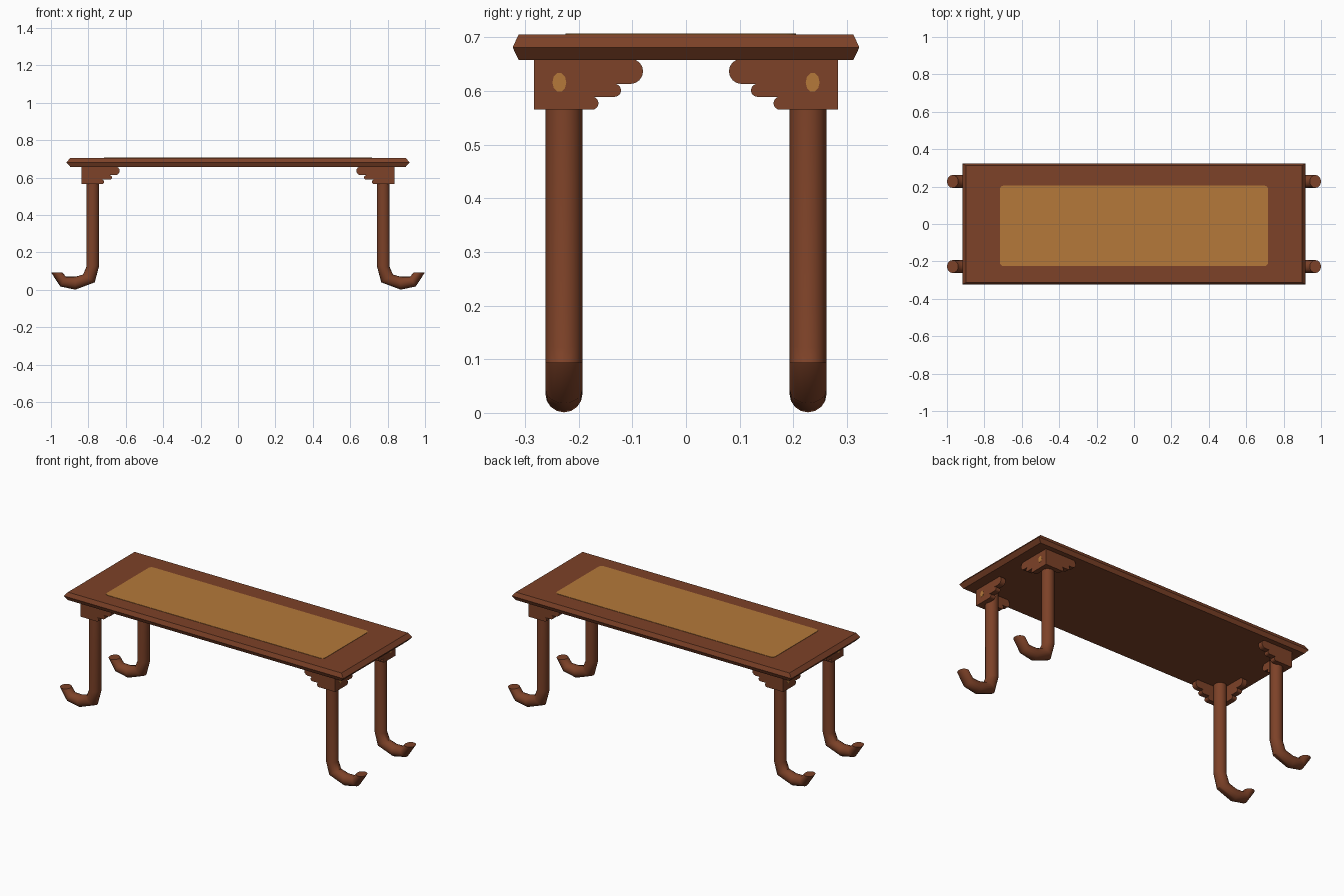
import bpy, bmesh, math
from mathutils import Vector

if "Cube" in bpy.data.objects:
    bpy.data.objects.remove(bpy.data.objects["Cube"])


def material(name, rgb):
    m = bpy.data.materials.new(name)
    m.diffuse_color = (*rgb, 1)
    m.use_nodes = True
    m.node_tree.nodes["Principled BSDF"].inputs["Base Color"].default_value = m.diffuse_color
    return m


BROWN = material("dark wood", (0.205, 0.054, 0.021))
TAN = material("tan inlay", (0.46, 0.19, 0.042))


def loft(name, rings, mat, mirror=False, angle=40):
    """Skin a list of equal-length point rings and cap both ends."""
    bm = bmesh.new()
    rows = [[bm.verts.new(p) for p in r] for r in rings]
    n = len(rows[0])
    for a, b in zip(rows, rows[1:]):
        for i in range(n):
            j = (i + 1) % n
            bm.faces.new((a[i], a[j], b[j], b[i]))
    bm.faces.new(rows[0])
    bm.faces.new(rows[-1])
    bmesh.ops.recalc_face_normals(bm, faces=bm.faces)
    mesh = bpy.data.meshes.new(name)
    bm.to_mesh(mesh)
    bm.free()
    mesh.materials.append(mat)
    ob = bpy.data.objects.new(name, mesh)
    bpy.context.collection.objects.link(ob)
    bpy.ops.object.select_all(action='DESELECT')
    ob.select_set(True)
    bpy.context.view_layer.objects.active = ob
    bpy.ops.object.shade_smooth_by_angle(angle=math.radians(angle))
    if mirror:
        mod = ob.modifiers.new("four corners", 'MIRROR')
        mod.use_axis = (True, True, False)
    return ob


# Table top with a pointed edge all around
def rect(x, y, z):
    return [(-x, -y, z), (x, -y, z), (x, y, z), (-x, y, z)]


loft("table_top", [rect(0.897, 0.312, 0.658), rect(0.917, 0.323, 0.681),
                   rect(0.897, 0.312, 0.705)], BROWN)


# Inlaid panel with slightly rounded corners
def round_rect(x, y, cy, r, z):
    pts = []
    for k, (sx, sy) in enumerate([(1, 1), (-1, 1), (-1, -1), (1, -1)]):
        for i in range(5):
            a = math.pi / 2 * (k + i / 4)
            pts.append((sx * (x - r) + r * math.cos(a),
                        cy + sy * (y - r) + r * math.sin(a), z))
    return pts


loft("top_panel", [round_rect(0.717, 0.215, -0.01, 0.02, z) for z in (0.702, 0.707)], TAN)

# Round legs curling outward into a hook: (inner edge, outer edge) of each ring in xz
LEG = [((0.742, 0.660), (0.811, 0.660)), ((0.742, 0.130), (0.811, 0.122)),
       ((0.766, 0.040), (0.828, 0.082)), ((0.870, 0.001), (0.870, 0.070)),
       ((0.950, 0.018), (0.920, 0.070)), ((1.000, 0.094), (0.940, 0.094))]
SIDES, LEG_Y, LEG_R = 16, 0.2275, 0.0345
rings = []
for (x0, z0), (x1, z1) in LEG:
    a, b = Vector((x0, LEG_Y, z0)), Vector((x1, LEG_Y, z1))
    ring = []
    for i in range(SIDES):
        t = 2 * math.pi * i / SIDES
        p = (a + b) / 2 + (b - a) / 2 * math.cos(t)
        p.y += LEG_R * math.sin(t)
        ring.append(p)
    rings.append(ring)
loft("legs", rings, BROWN, mirror=True, angle=50)

# Three-tier lobed brackets, two wings meeting at the outer corner of each leg
profile = [(0, 0.66), (0, 0.565)]
for z0, z1, tip in [(0.565, 0.589, 0.120), (0.589, 0.613, 0.162), (0.613, 0.660, 0.203)]:
    r = (z1 - z0) / 2
    for i in range(9):
        a = -math.pi / 2 + math.pi * i / 8
        profile.append((tip - r + r * math.cos(a), z0 + r + r * math.sin(a) + i * 1e-5))
CX, CY, T = 0.836, 0.283, 0.03
loft("side_brackets", [[(x, CY - u, z) for u, z in profile] for x in (CX, CX - T)],
     BROWN, mirror=True)
loft("long_brackets", [[(CX - u, y, z) for u, z in profile] for y in (CY, CY - T)],
     BROWN, mirror=True)

# Small tan studs on the outer bracket faces
loft("bracket_studs", [[(x, 0.236 + 0.013 * math.cos(math.tau * i / 10),
                         0.616 + 0.018 * math.sin(math.tau * i / 10)) for i in range(10)]
                       for x in (CX - 0.004, CX + 0.001)], TAN, mirror=True)
